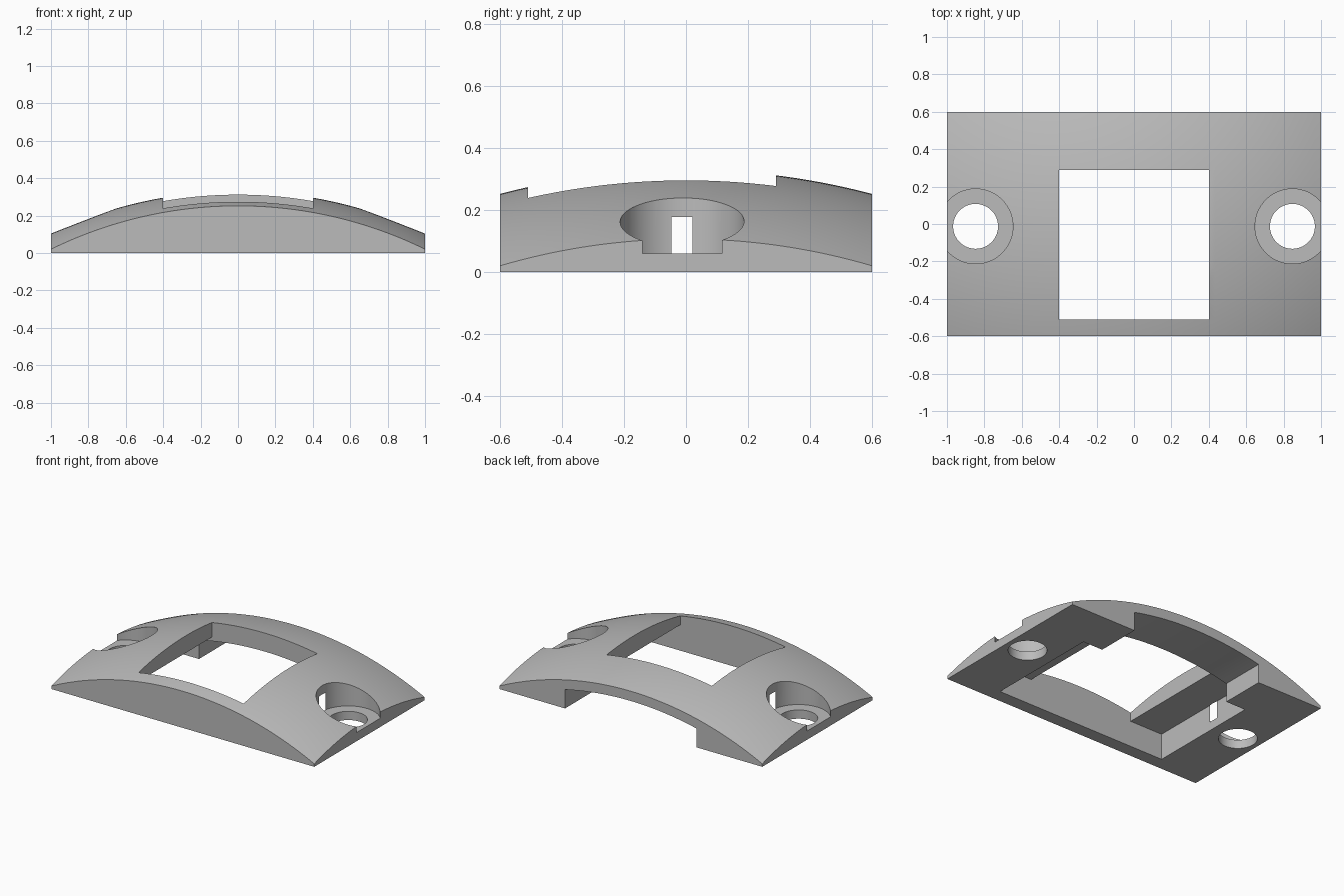
import bpy
import bmesh
from math import sqrt

if "Cube" in bpy.data.objects:
    bpy.data.objects.remove(bpy.data.objects["Cube"], do_unlink=True)

RADIUS, CROWN = 2.35, 0.33      # domed top
WIN_X, WIN_FRONT, WIN_BACK = 0.4, -0.51, 0.29
HOLE_X, HOLE_Y = 0.847, -0.0125

grey = bpy.data.materials.new("plain_grey")
grey.use_nodes = True
colour = (0.5, 0.5, 0.5, 1)
grey.diffuse_color = colour
grey.node_tree.nodes["Principled BSDF"].inputs["Base Color"].default_value = colour


def make_object(name, bm):
    bmesh.ops.recalc_face_normals(bm, faces=bm.faces[:])
    mesh = bpy.data.meshes.new(name)
    bm.to_mesh(mesh)
    bm.free()
    mesh.materials.append(grey)
    obj = bpy.data.objects.new(name, mesh)
    bpy.context.collection.objects.link(obj)
    return obj


def prism(name, outline, axis, start, end):
    """Extrude a 2D outline along y or z."""
    bm = bmesh.new()
    if axis == "y":
        verts = [bm.verts.new((a, start, b)) for a, b in outline]
        step = (0, end - start, 0)
    else:
        verts = [bm.verts.new((a, b, start)) for a, b in outline]
        step = (0, 0, end - start)
    face = bm.faces.new(verts)
    out = bmesh.ops.extrude_face_region(bm, geom=[face], use_keep_orig=True)
    moved = [v for v in out["geom"] if isinstance(v, bmesh.types.BMVert)]
    bmesh.ops.translate(bm, verts=moved, vec=step)
    return make_object(name, bm)


def block(name, half_x, y0, y1, z0, z1):
    outline = [(-half_x, y0), (half_x, y0), (half_x, y1), (-half_x, y1)]
    return prism(name, outline, "z", z0, z1)


def drill(name, x, radius, z0, z1):
    bm = bmesh.new()
    bmesh.ops.create_cone(bm, cap_ends=True, segments=96, radius1=radius,
                          radius2=radius, depth=z1 - z0)
    bmesh.ops.translate(bm, verts=bm.verts[:], vec=(x, HOLE_Y, (z0 + z1) / 2))
    return make_object(name, bm)


# Domed plate: curved grid on top, flat base
bm = bmesh.new()
bmesh.ops.create_grid(bm, x_segments=60, y_segments=36, size=1)
for v in bm.verts:
    v.co.y *= 0.6
    v.co.z = CROWN - RADIUS + sqrt(RADIUS ** 2 - v.co.x ** 2 - v.co.y ** 2)
out = bmesh.ops.extrude_face_region(bm, geom=bm.faces[:], use_keep_orig=True)
for v in out["geom"]:
    if isinstance(v, bmesh.types.BMVert):
        v.co.z = 0
bmesh.ops.dissolve_limit(bm, angle_limit=0.0005, verts=bm.verts[:], edges=bm.edges[:])
plate = make_object("domed_plate", bm)

# Window, wider pocket beneath it, and arched channel out of the back
cutters = [
    block("window_cutter", WIN_X, WIN_FRONT, WIN_BACK, -0.1, 0.5),
    block("pocket_cutter", 0.65, WIN_FRONT, WIN_BACK, -0.1, 0.178),
]
arch_radius, arch_top, steps = 2.28, 0.185, 24
arch = [(-0.5, -0.1), (0.5, -0.1)]
for i in range(steps + 1):
    x = 0.5 - i / steps
    arch.append((x, arch_top - arch_radius + sqrt(arch_radius ** 2 - x * x)))
cutters.append(prism("channel_cutter", arch, "y", 0.28, 0.7))

# Counterbored screw holes on both sides
for side, sign in (("left", 1), ("right", -1)):
    cutters.append(drill(side + "_counterbore_cutter", sign * HOLE_X, 0.2, 0.06, 0.5))
    cutters.append(drill(side + "_hole_cutter", sign * HOLE_X, 0.12, -0.1, 0.3))

bpy.ops.object.select_all(action="DESELECT")
plate.select_set(True)
bpy.context.view_layer.objects.active = plate
for cutter in cutters:
    cutter.hide_render = True
    mod = plate.modifiers.new(cutter.name, "BOOLEAN")
    mod.operation = "DIFFERENCE"
    mod.solver = "EXACT"
    mod.object = cutter
    bpy.ops.object.modifier_apply(modifier=mod.name)
    bpy.data.objects.remove(cutter, do_unlink=True)

bpy.ops.object.shade_smooth_by_angle(angle=0.35)
